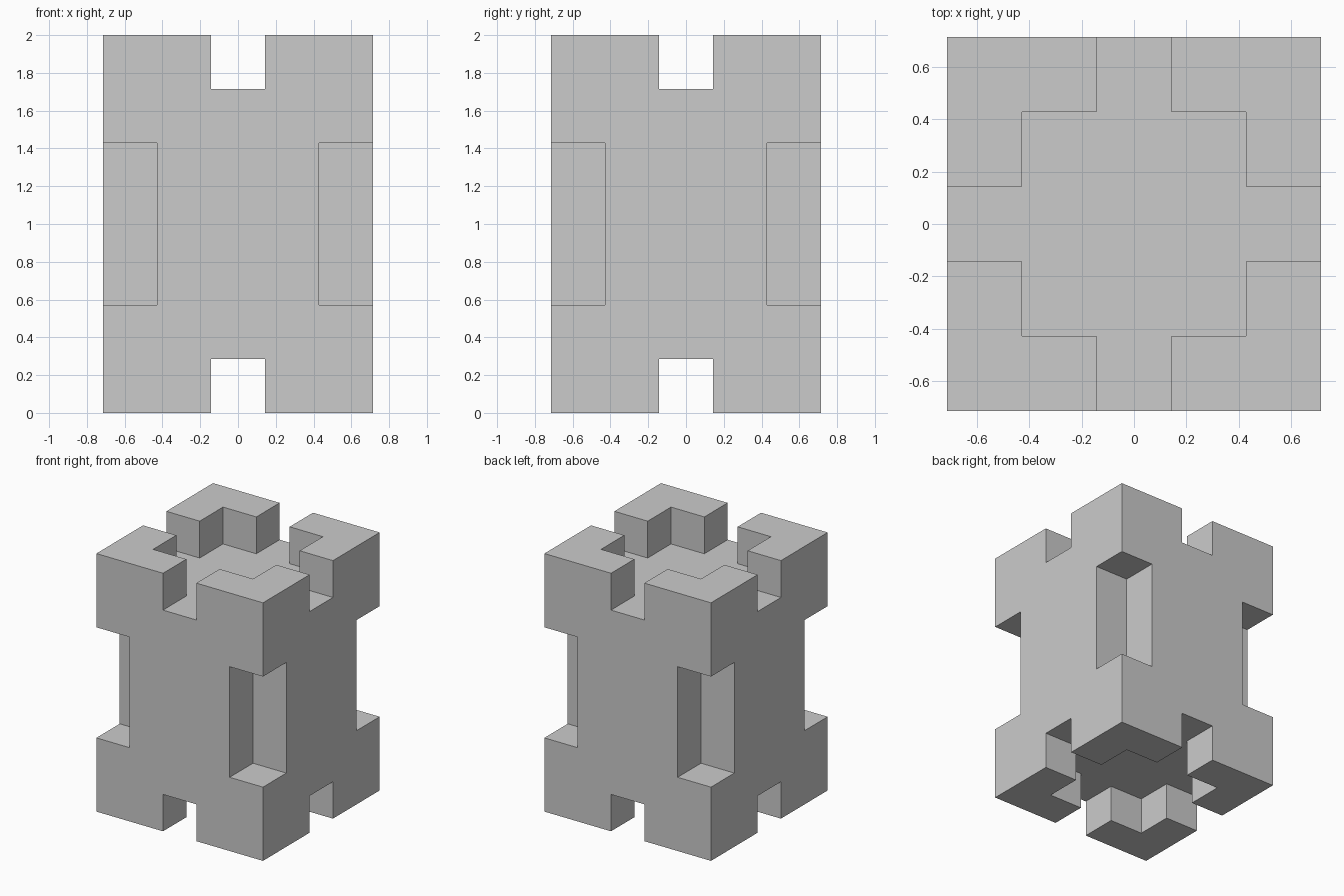
import bpy
import bmesh
from mathutils import Vector

if "Cube" in bpy.data.objects:
    bpy.data.objects.remove(bpy.data.objects["Cube"])

U = 2 / 7                 # block unit: the body is 5 x 5 x 7 units
SIZE = (5, 5, 7)


def solid(c):
    """True where the body keeps material in unit cell c."""
    x, y, z = c
    if not all(0 <= c[i] < SIZE[i] for i in range(3)):
        return False
    ax, ay = abs(x - 2), abs(y - 2)
    if z in (0, 6):                        # end layers: four L-shaped corner feet
        return ax + ay >= 3 and max(ax, ay) == 2
    if 2 <= z <= 4:                        # middle: notched vertical edges
        return not (ax == 2 and ay == 2)
    return True


def add_block_body(name):
    bm = bmesh.new()
    cells = [(x, y, z) for x in range(5) for y in range(5) for z in range(7)]
    for c in filter(solid, cells):
        for axis in range(3):
            for s in (-1, 1):
                n = list(c)
                n[axis] += s
                if solid(n):
                    continue
                # outer skin: one square wherever a cell meets empty space
                normal, u, v = Vector(), Vector(), Vector()
                normal[axis] = s
                u[(axis + 1) % 3] = v[(axis + 2) % 3] = 0.5
                mid = Vector(c) + Vector((-2, -2, 0.5)) + normal / 2
                quad = [mid - u - v, mid + u - v, mid + u + v, mid - u + v]
                bm.faces.new([bm.verts.new(p * U) for p in quad[::s]])
    # weld the skin and merge flat areas into single faces
    bmesh.ops.remove_doubles(bm, verts=bm.verts[:], dist=0.001)
    bmesh.ops.dissolve_limit(bm, angle_limit=0.01, verts=bm.verts[:], edges=bm.edges[:])
    bmesh.ops.recalc_face_normals(bm, faces=bm.faces[:])
    mesh = bpy.data.meshes.new(name)
    bm.to_mesh(mesh)
    bm.free()
    obj = bpy.data.objects.new(name, mesh)
    bpy.context.collection.objects.link(obj)
    return obj


add_block_body("notched_block")
